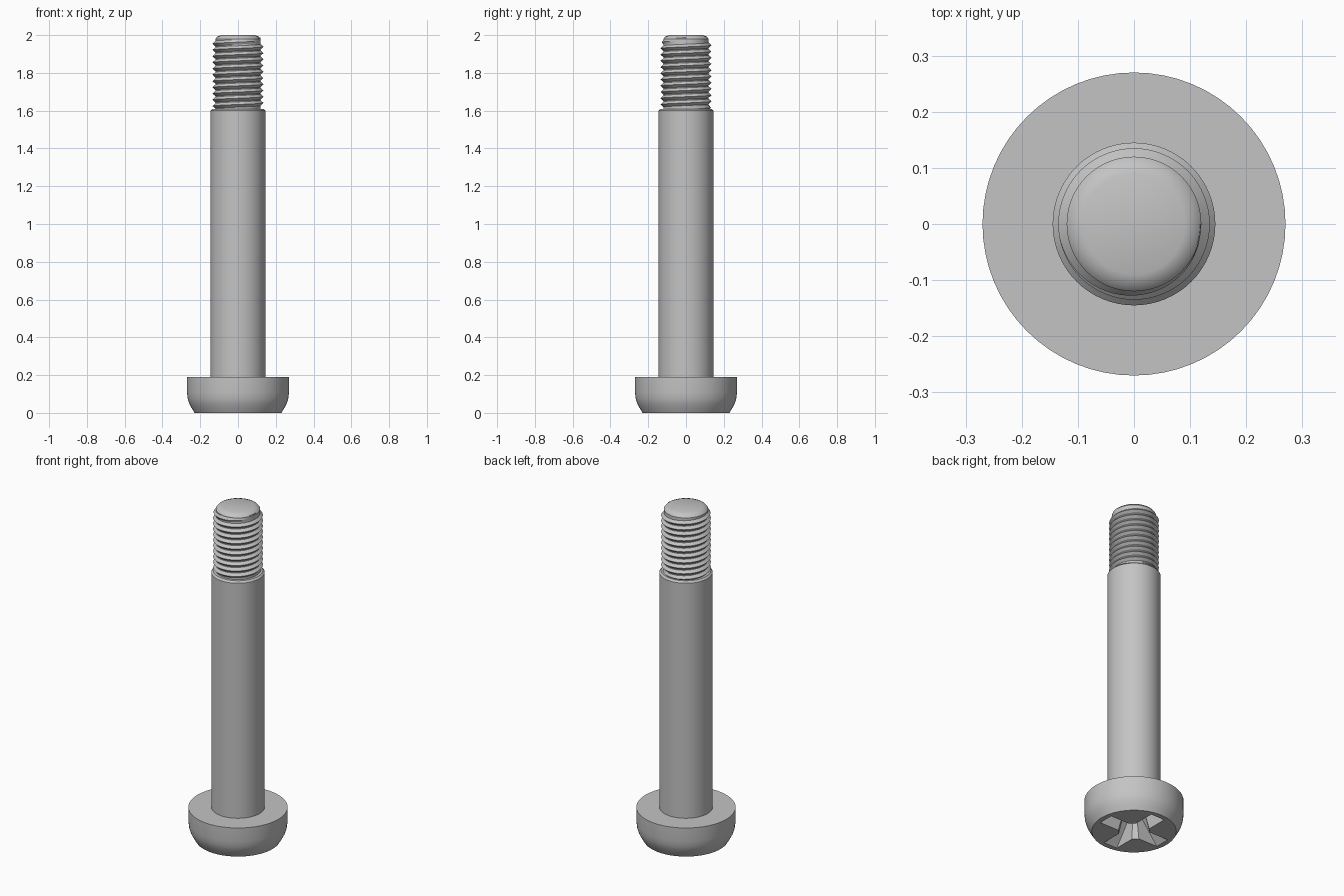
import bpy, bmesh
from math import sin, cos, pi, radians

if "Cube" in bpy.data.objects:
    bpy.data.objects.remove(bpy.data.objects["Cube"], do_unlink=True)

steel = bpy.data.materials.new("grey steel")
steel.use_nodes = True
GREY = (0.55, 0.55, 0.55, 1)
steel.diffuse_color = GREY
steel.node_tree.nodes["Principled BSDF"].inputs["Base Color"].default_value = GREY

SEGMENTS = 64


def loft(name, rings):
    """Skin a list of equal-length closed rings and cap both ends."""
    bm = bmesh.new()
    rows = [[bm.verts.new(p) for p in ring] for ring in rings]
    n = len(rows[0])
    for a, b in zip(rows, rows[1:]):
        for i in range(n):
            j = (i + 1) % n
            bm.faces.new((a[i], a[j], b[j], b[i]))
    bm.faces.new(rows[0][::-1])
    bm.faces.new(rows[-1])
    bmesh.ops.recalc_face_normals(bm, faces=bm.faces)
    mesh = bpy.data.meshes.new(name)
    bm.to_mesh(mesh)
    bm.free()
    mesh.materials.append(steel)
    obj = bpy.data.objects.new(name, mesh)
    bpy.context.collection.objects.link(obj)
    return obj


def turned(name, profile):
    """Lathe a (radius, height) profile about the z axis."""
    angles = [2 * pi * i / SEGMENTS for i in range(SEGMENTS)]
    return loft(name, [[(r * cos(a), r * sin(a), z) for a in angles]
                       for r, z in profile])


def activate(obj):
    bpy.ops.object.select_all(action='DESELECT')
    obj.select_set(True)
    bpy.context.view_layer.objects.active = obj


def cross_ring(length, half, core, z):
    """Cross outline with chamfered inner corners."""
    arm = [(length, -half), (length, half), (core, half), (half, core)]
    ring = []
    for k in range(4):
        c, s = cos(k * pi / 2), sin(k * pi / 2)
        ring += [(x * c - y * s, x * s + y * c, z) for x, y in arm[:3]]
        x, y = arm[3]
        ring.append((x * c - y * s, x * s + y * c, z))
    return ring


# Rounded head with a tapered cross recess in its underside
head = turned("head", [(0.23, 0), (0.245, 0.025), (0.258, 0.05), (0.266, 0.075),
                       (0.27, 0.11), (0.27, 0.19)])
cutter = loft("recess_cutter", [cross_ring(0.21, 0.047, 0.075, -0.01),
                                cross_ring(0.075, 0.03, 0.045, 0.13)])
cutter.hide_render = True
activate(head)
cut = head.modifiers.new("cross recess", 'BOOLEAN')
cut.operation = 'DIFFERENCE'
cut.solver = 'EXACT'
cut.object = cutter
bpy.ops.object.modifier_apply(modifier=cut.name)
bpy.data.objects.remove(cutter, do_unlink=True)

# Plain shank with a chamfered shoulder
shank = turned("shank", [(0.145, 0.18), (0.145, 1.6), (0.135, 1.61)])

# Threaded end: core with a chamfered tip
core = turned("thread_core", [(0.12, 1.59), (0.12, 1.98), (0.11, 1.992), (0.09, 2.0)])

# Helical ridge that fades out at both ends
ROOT, CREST, PITCH, TURNS = 0.118, 0.135, 0.033, 11
steps = TURNS * SEGMENTS
ridge = []
for i in range(steps + 1):
    a = 2 * pi * i / SEGMENTS
    z = 1.608 + PITCH * i / SEGMENTS
    fade = min(1, i / 20, (steps - i) / 30)
    crest = ROOT + 0.001 + (CREST - ROOT - 0.001) * fade
    section = [(ROOT, -PITCH * 0.48), (crest, 0), (ROOT, PITCH * 0.48)]
    ridge.append([(r * cos(a), r * sin(a), z + dz) for r, dz in section])
thread = loft("thread", ridge)

for part in (head, shank, core, thread):
    activate(part)
    bpy.ops.object.shade_smooth_by_angle(angle=radians(35))
